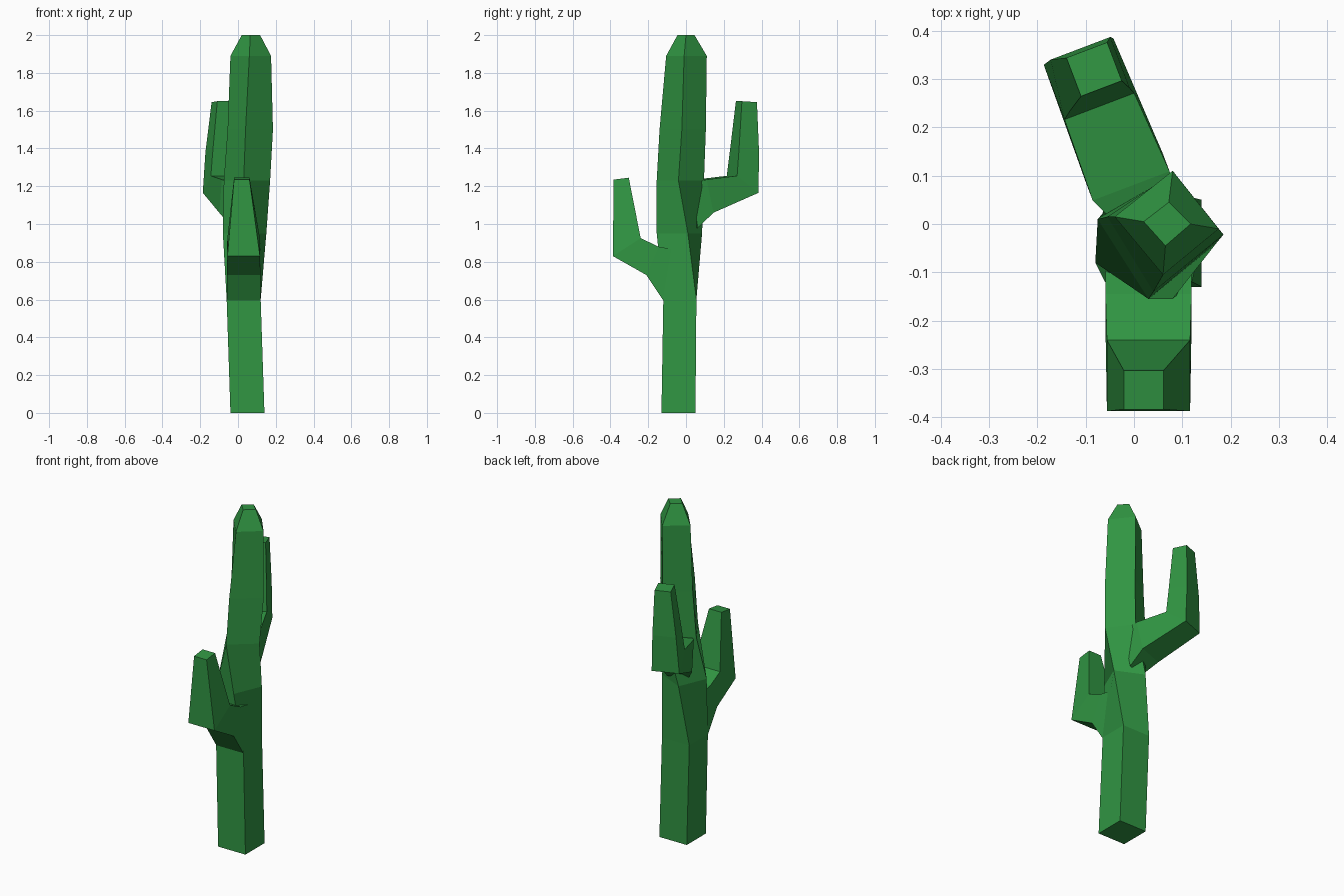
import bpy, bmesh
from mathutils import Vector

cube = bpy.data.objects.get("Cube")
if cube:
    bpy.data.objects.remove(cube)

green = bpy.data.materials.new("cactus_green")
green.use_nodes = True
COLOR = (0.03, 0.30, 0.055, 1)
green.diffuse_color = COLOR
green.node_tree.nodes["Principled BSDF"].inputs["Base Color"].default_value = COLOR


def loft(name, rings):
    """Skin four-cornered rings into a closed, flat-shaded part."""
    bm = bmesh.new()
    loops = [[bm.verts.new(p) for p in ring] for ring in rings]
    for a, b in zip(loops, loops[1:]):
        for i in range(4):
            j = (i + 1) % 4
            bm.faces.new((a[i], a[j], b[j], b[i]))
    bm.faces.new(loops[0])
    bm.faces.new(loops[-1])
    bmesh.ops.recalc_face_normals(bm, faces=bm.faces)
    mesh = bpy.data.meshes.new(name)
    bm.to_mesh(mesh)
    bm.free()
    mesh.materials.append(green)
    obj = bpy.data.objects.new(name, mesh)
    bpy.context.collection.objects.link(obj)
    return obj


def arm(name, origin, direction, sections):
    """Each section: (outer reach, outer z), (inner reach, inner z), side shift, half width."""
    out = Vector((*direction, 0)).normalized()
    side = Vector((out.y, -out.x, 0))
    base = Vector((*origin, 0))
    rings = []
    for (uo, zo), (ui, zi), shift, half in sections:
        ring = []
        for u, z, s in ((uo, zo, -1), (uo, zo, 1), (ui, zi, 1), (ui, zi, -1)):
            ring.append(base + out * u + side * (shift + s * half) + Vector((0, 0, z)))
        rings.append(ring)
    return loft(name, rings)


# Trunk: square at the ground, twisting to a diamond above the arms
trunk = [
    (0, (-.04, -.13), (.14, -.13), (.14, .05), (-.04, .05)),
    (.6, (-.06, -.12), (.12, -.12), (.12, .055), (-.06, .055)),
    (.95, (-.08, -.08), (.08, -.155), (.15, .01), (-.01, .085)),
    (1.23, (-.075, .01), (.03, -.155), (.17, -.04), (.07, .095)),
    (1.5, (-.055, .015), (.04, -.14), (.185, -.022), (.08, .105)),
    (1.89, (-.04, .015), (.06, -.105), (.175, -.01), (.08, .11)),
    (2, (.02, .005), (.065, -.045), (.117, 0), (.072, .045)),
]
loft("trunk", [[(x, y, z) for x, y in pts] for z, *pts in trunk])

# Lower arm reaching forward
arm("front_arm", (.03, 0), (0, -1), [
    ((.117, .59), (.04, .86), 0, .089),
    ((.21, .73), (.145, .88), 0, .089),
    ((.387, .83), (.24, .925), 0, .086),
    ((.383, 1.235), (.303, 1.245), .01, .041),
])

# Higher arm reaching backward, swung toward the right
arm("back_arm", (.04, 0), (-.355, .935), [
    ((.045, .98), (0, 1.21), 0, .06),
    ((.129, 1.06), (.09, 1.235), -.015, .085),
    ((.388, 1.165), (.267, 1.255), -.018, .077),
    ((.393, 1.38), (.28, 1.4), -.012, .066),
    ((.385, 1.645), (.3, 1.65), -.001, .045),
])
